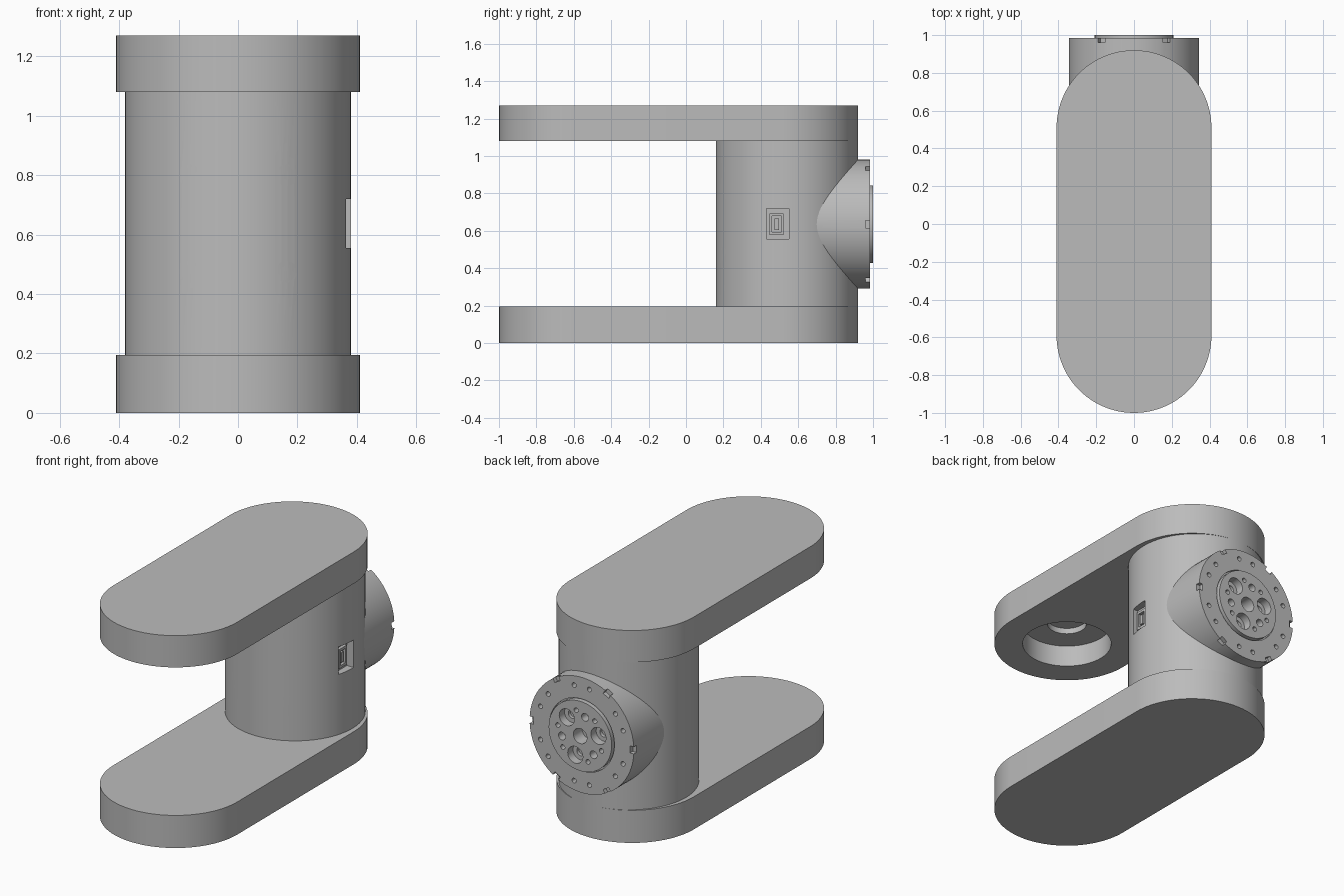
import bpy, bmesh
from math import sin, cos, pi, radians
from mathutils import Matrix, Vector

cube = bpy.data.objects.get("Cube")
if cube:
    bpy.data.objects.remove(cube, do_unlink=True)

grey = bpy.data.materials.new("plain_grey")
grey.use_nodes = True
grey.diffuse_color = (0.5, 0.5, 0.5, 1)
grey.node_tree.nodes["Principled BSDF"].inputs["Base Color"].default_value = (0.5, 0.5, 0.5, 1)

UP, DOWN, BACK, FRONT = Vector((0, 0, 1)), Vector((0, 0, -1)), Vector((0, 1, 0)), Vector((0, -1, 0))


def lathe(bm, profile, origin=(0, 0, 0), axis=UP, segments=32):
    """Closed turned solid; profile holds (radius, distance along axis)."""
    part = bmesh.new()
    pts = [part.verts.new((r, 0, h)) for r, h in profile]
    edges = [part.edges.new(pair) for pair in zip(pts, pts[1:])]
    bmesh.ops.spin(part, geom=pts + edges, cent=(0, 0, 0), axis=(0, 0, 1),
                   angle=2 * pi, steps=segments)
    bmesh.ops.remove_doubles(part, verts=part.verts, dist=1e-5)
    turn = axis.to_track_quat('Z', 'Y').to_matrix().to_4x4()
    part.transform(Matrix.Translation(origin) @ turn)
    merge(bm, part)


def box(bm, centre, size, turn=Matrix()):
    part = bmesh.new()
    bmesh.ops.create_cube(part, size=1)
    part.transform(turn @ Matrix.Translation(centre) @ Matrix.Diagonal((*size, 1)))
    merge(bm, part)


def merge(bm, part):
    bmesh.ops.recalc_face_normals(part, faces=part.faces)
    temp = bpy.data.meshes.new("temp")
    part.to_mesh(temp)
    part.free()
    bm.from_mesh(temp)
    bpy.data.meshes.remove(temp)


def hole(bm, origin, axis, radius, depth, inner=0, inner_depth=0):
    """Cutter for a plain or stepped round hole, sunk along the axis."""
    profile = [(0, -0.05), (radius, -0.05), (radius, depth)]
    if inner:
        profile += [(inner, depth), (inner, inner_depth)]
    lathe(bm, profile + [(0, profile[-1][1])], origin, axis)


def make(name, bm):
    mesh = bpy.data.meshes.new(name)
    bm.to_mesh(mesh)
    bm.free()
    mesh.materials.append(grey)
    obj = bpy.data.objects.new(name, mesh)
    bpy.context.collection.objects.link(obj)
    return obj


def finish(obj, cutter_bm=None):
    """Cut the holes, then smooth the round walls."""
    bpy.ops.object.select_all(action='DESELECT')
    bpy.context.view_layer.objects.active = obj
    obj.select_set(True)
    if cutter_bm:
        cutter = make("cutter", cutter_bm)
        cutter.hide_render = True
        mod = obj.modifiers.new("holes", 'BOOLEAN')
        mod.operation, mod.solver, mod.object = 'DIFFERENCE', 'EXACT', cutter
        bpy.ops.object.modifier_apply(modifier=mod.name)
        bpy.data.objects.remove(cutter, do_unlink=True)
    bpy.ops.object.shade_smooth_by_angle(angle=radians(30))


def ring(count, radius, start=0):
    for i in range(count):
        a = radians(start) + 2 * pi * i / count
        yield radius * cos(a), radius * sin(a)


def arm(bottom, top, radius=0.41, steps=48):
    bm = bmesh.new()
    outline = []
    for centre, begin in ((0.51, 0), (-0.59, pi)):
        for i in range(steps + 1):
            a = begin + pi * i / steps
            outline.append(bm.verts.new((radius * cos(a), centre + radius * sin(a), bottom)))
    face = bm.faces.new(outline)
    lift = bmesh.ops.extrude_face_region(bm, geom=[face])["geom"]
    bmesh.ops.translate(bm, vec=(0, 0, top - bottom),
                        verts=[v for v in lift if isinstance(v, bmesh.types.BMVert)])
    bmesh.ops.recalc_face_normals(bm, faces=bm.faces)
    return bm


TOP, COLUMN_Y, HUB_Z, FRONT_Y, BORE_Y = 1.27, 0.54, 0.635, -0.59, 0.497
BORE = [(0, -0.05), (0.197, -0.05), (0.197, 0), (0.19, 0.005), (0.185, 0.015), (0.185, 0.32), (0, 0.32)]


def bores(bm):
    lathe(bm, BORE, (0, BORE_Y, TOP), DOWN, 64)
    lathe(bm, BORE, (0, BORE_Y, 0), UP, 64)


# Upper arm: bore, six screw holes, stepped socket under the free end
cut = bmesh.new()
lathe(cut, BORE, (0, BORE_Y, TOP), DOWN, 64)
for x, y in ring(6, 0.317, 30):
    hole(cut, (x, COLUMN_Y + y, TOP), DOWN, 0.037, 0.05, 0.02, 0.1)
lathe(cut, [(0, -0.05), (0.25, -0.05), (0.25, 0.13), (0.11, 0.13), (0.11, 0.165), (0, 0.165)],
      (0, FRONT_Y, 1.08), UP, 64)
finish(make("upper_arm", arm(1.08, TOP)), cut)

# Lower arm: bore and six stepped through holes at the free end
cut = bmesh.new()
lathe(cut, BORE, (0, BORE_Y, 0), UP, 64)
for x, y in ring(6, 0.175, 30):
    hole(cut, (x, FRONT_Y + y, 0), UP, 0.034, 0.12, 0.019, 0.25)
finish(make("lower_arm", arm(0, 0.195)), cut)

# Column: bores, cable slot, front screw holes and side recess
body = bmesh.new()
lathe(body, [(0, 0.19), (0.38, 0.19), (0.38, 1.085), (0, 1.085)], (0, COLUMN_Y, 0), UP, 96)
cut = bmesh.new()
bores(cut)
finish(make("column", body), cut)
cut = bmesh.new()
box(cut, (-0.005, 0.493, 0.635), (0.25, 0.125, 0.72))
for x in (-0.163, 0.163):
    for z in (0.475, 0.8):
        hole(cut, (x, 0.2, z), BACK, 0.037, 0.03, 0.018, 0.06)
box(cut, (0.39, 0.49, 0.637), (0.11, 0.12, 0.165))
finish(bpy.data.objects["column"], cut)

# Socket at the bottom of the upper bore
bm = bmesh.new()
box(bm, (-0.005, 0.501, 0.91), (0.25, 0.109, 0.06))
cut = bmesh.new()
box(cut, (-0.005, 0.495, 0.95), (0.19, 0.075, 0.05))
finish(make("bore_socket", bm), cut)
bm = bmesh.new()
box(bm, (-0.075, 0.495, 0.93), (0.025, 0.05, 0.02))
for x in (-0.01, 0.05):
    lathe(bm, [(0, 0), (0.024, 0), (0.024, 0.02), (0.012, 0.02), (0.012, 0.012), (0, 0.012)],
          (x, 0.495, 0.92))
finish(make("socket_pins", bm))

# Side connector inside its recess
bm = bmesh.new()
box(bm, (0.342, 0.485, 0.635), (0.025, 0.075, 0.115))
cut = bmesh.new()
box(cut, (0.352, 0.485, 0.635), (0.03, 0.05, 0.085))
finish(make("side_connector", bm), cut)
bm = bmesh.new()
box(bm, (0.342, 0.485, 0.635), (0.02, 0.022, 0.06))
finish(make("connector_tongue", bm))

# Rear hub: raised disc, rim notches, pockets and screw holes
hub = bmesh.new()
lathe(hub, [(0, 0.69), (0.345, 0.69), (0.345, 0.985), (0.216, 0.985), (0.216, 0.97),
            (0.208, 0.97), (0.208, 1), (0, 1)], (0, 0, HUB_Z), BACK, 96)
cut = bmesh.new()
for i in range(6):
    spin = Matrix.Translation((0, 0, HUB_Z)) @ Matrix.Rotation(pi * i / 3, 4, 'Y')
    box(cut, (0.345, 0.98, 0), (0.05, 0.04, 0.042), spin)
for start in (20, 40):
    for x, z in ring(6, 0.29, start):
        hole(cut, (x, 0.985, HUB_Z + z), FRONT, 0.014, 0.04)
hole(cut, (0, 1, HUB_Z), FRONT, 0.045, 0.1)
for x, z in ring(3, 0.125, 45):
    hole(cut, (x, 1, HUB_Z + z), FRONT, 0.05, 0.05, 0.025, 0.07)
for x, z in ring(3, 0.125, 105):
    hole(cut, (x, 1, HUB_Z + z), FRONT, 0.023, 0.05)
for start in (80, 130):
    for x, z in ring(3, 0.15, start):
        hole(cut, (x, 1, HUB_Z + z), FRONT, 0.014, 0.04)
finish(make("rear_hub", hub), cut)
